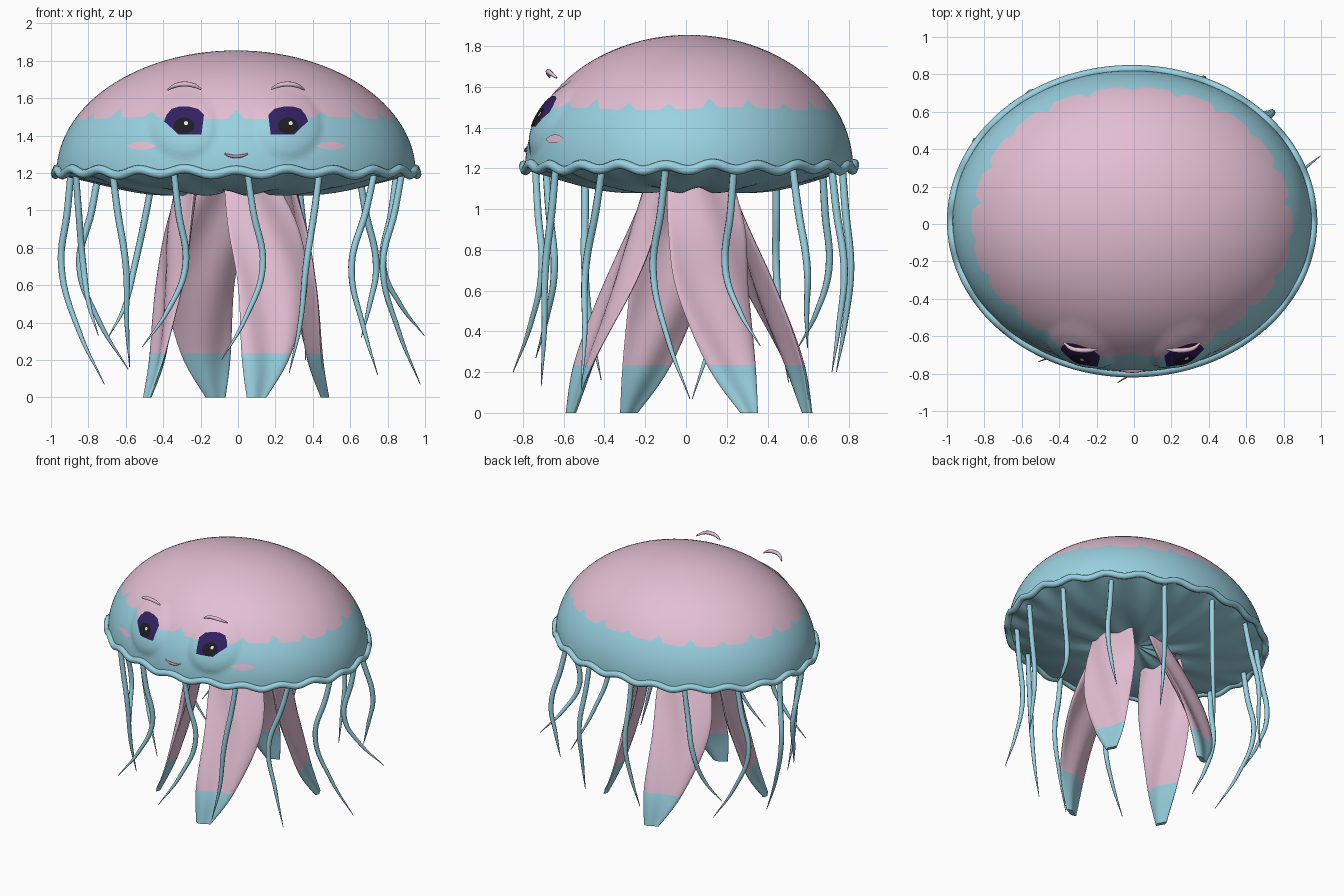
import bpy
import bmesh
from math import sin, cos, pi, sqrt, radians, hypot
from mathutils import Vector

cube = bpy.data.objects.get("Cube")
if cube:
    bpy.data.objects.remove(cube, do_unlink=True)

CENTRE = Vector((-0.01, 0.015, 0))
HALF_X, HALF_Y, HEIGHT, BASE = 0.96, 0.805, 0.655, 1.2
WAVES, COLUMNS = 22, 264


def material(name, *rgb):
    mat = bpy.data.materials.new(name)
    mat.use_nodes = True
    mat.diffuse_color = (*rgb, 1)
    shader = next(n for n in mat.node_tree.nodes if n.type == 'BSDF_PRINCIPLED')
    shader.inputs["Base Color"].default_value = (*rgb, 1)
    shader.inputs["Roughness"].default_value = 0.7
    return mat


PINK = material("soft pink", 0.76, 0.515, 0.645)
BLUE = material("pale blue", 0.32, 0.64, 0.75)
PURPLE = material("deep purple", 0.032, 0.015, 0.12)
BLACK = material("near black", 0.012, 0.012, 0.016)
WHITE = material("white", 0.9, 0.9, 0.9)
ROSE = material("rose", 0.6, 0.28, 0.4)


def finish(obj):
    obj.location = CENTRE
    bpy.ops.object.select_all(action='DESELECT')
    obj.select_set(True)
    bpy.context.view_layer.objects.active = obj
    if obj.type == 'CURVE':
        bpy.ops.object.convert(target='MESH')
    bpy.ops.object.shade_smooth_by_angle(angle=radians(50))
    return bpy.context.object


def loft(name, rings, mats, pick=lambda row: 0, caps=False):
    """Skin closed rings of points; pick gives the material of each band."""
    bm = bmesh.new()
    rows = [[bm.verts.new(p) for p in ring] for ring in rings]
    n = len(rows[0])
    for r in range(len(rows) - 1):
        for i in range(n):
            j = (i + 1) % n
            face = bm.faces.new((rows[r][i], rows[r][j], rows[r + 1][j], rows[r + 1][i]))
            face.material_index = pick(r)
    if caps:
        bm.faces.new(rows[0])
        bm.faces.new(rows[-1]).material_index = pick(len(rows))
    bmesh.ops.remove_doubles(bm, verts=bm.verts, dist=0.00001)
    bmesh.ops.recalc_face_normals(bm, faces=bm.faces)
    mesh = bpy.data.meshes.new(name)
    bm.to_mesh(mesh)
    bm.free()
    for mat in mats:
        mesh.materials.append(mat)
    obj = bpy.data.objects.new(name, mesh)
    bpy.context.collection.objects.link(obj)
    return finish(obj)


def tube(name, points, radii, mat, cyclic=False, steps=8):
    curve = bpy.data.curves.new(name, 'CURVE')
    curve.dimensions = '3D'
    curve.bevel_depth, curve.bevel_resolution = 1, 2
    curve.resolution_u, curve.use_fill_caps = steps, True
    spline = curve.splines.new('BEZIER')
    spline.bezier_points.add(len(points) - 1)
    spline.use_cyclic_u = cyclic
    for bp, co, radius in zip(spline.bezier_points, points, radii):
        bp.co, bp.radius = co, radius
        bp.handle_left_type = bp.handle_right_type = 'AUTO'
    curve.materials.append(mat)
    obj = bpy.data.objects.new(name, curve)
    bpy.context.collection.objects.link(obj)
    return finish(obj)


# Bell: ellipsoid dome with raised eyelids and a scalloped colour border
ANGLES = [2 * pi * i / COLUMNS - pi / 2 for i in range(COLUMNS)]


def bulge(x, z):
    d = hypot(abs(x) - 0.28, z - 1.455) / 0.175
    return 0.032 * (1 - d * d) ** 0.55 if d < 1 else 0


def front_y(x, z):
    k = 1 - (x / HALF_X) ** 2 - (max(z - BASE, 0) / HEIGHT) ** 2
    return -HALF_Y * sqrt(max(k, 0)) - bulge(x, z)


def dome_point(a, z):
    k = sqrt(max(0, 1 - (max(z - BASE, 0) / HEIGHT) ** 2))
    x, y = HALF_X * k * cos(a), HALF_Y * k * sin(a)
    return (x, y - bulge(x, z) if y < 0 else y, z)


def rim_z(a):
    return 1.205 + 0.014 * cos(WAVES * (a + pi / 2)) + 0.004 * sin(9 * a)


def border_z(a):
    spike = abs(cos(WAVES / 2 * (a + pi / 2))) ** 14
    return 1.492 + (0.038 + 0.012 * sin(7 * a)) * spike + 0.006 * sin(5 * a)


LOW, HIGH = 12, 20
dome = [[dome_point(a, rim_z(a) + (border_z(a) - rim_z(a)) * r / LOW) for a in ANGLES]
        for r in range(LOW)]
dome += [[dome_point(a, border_z(a) + (BASE + HEIGHT - border_z(a)) * sin(pi / 2 * r / HIGH))
          for a in ANGLES] for r in range(HIGH + 1)]
loft("bell", dome, [BLUE, PINK], lambda row: int(row >= LOW))

# Pleated underside, sagging below the rim and pinched in the middle
under = []
for r in range(17):
    k = 1 - r / 16
    sag = 0.108 * sin(0.8 * pi * (1 - k))
    pleat = 0.09 * k * (1 - k) ** 2
    under.append([(HALF_X * k * cos(a), HALF_Y * k * sin(a),
                   BASE + (rim_z(a) - BASE) * k ** 8 - sag + pleat * sin(10 * a))
                  for a in ANGLES])
loft("underside", under, [BLUE])

# Wavy rim roll
rim = [((HALF_X + 0.006) * cos(a), (HALF_Y + 0.006) * sin(a), rim_z(a)) for a in ANGLES[::2]]
tube("rim_roll", rim, [0.024] * len(rim), BLUE, True, 2)


# Broad ribbon arms: each key is height, x, y, width
def blend(keys, seg, t):
    p = [Vector(keys[min(max(seg + d, 0), len(keys) - 1)]) for d in (-1, 0, 1, 2)]
    return p[1] + 0.5 * t * (p[2] - p[0] + t * (2 * p[0] - 5 * p[1] + 4 * p[2] - p[3]
                                               + t * (3 * (p[1] - p[2]) + p[3] - p[0])))


def arm(name, keys, facing, spin):
    rings = []
    parts = [(s, t / 6) for s in range(4) for t in range(6)] + [(3, 1)]
    for s, t in parts:
        z, x, y, width = blend(keys, s, t)
        a = facing + 0.32
        ring = []
        for i in range(28):
            u, v = cos(2 * pi * i / 28), sin(2 * pi * i / 28)
            side = u * width / 2
            out = v * (0.012 + 0.04 * width) + 0.04 * width * sin(4 * u + 5 * z)
            px, py = x + side * cos(a) - out * sin(a), y + side * sin(a) + out * cos(a)
            ring.append((spin * px, spin * py, z))
        rings.append(ring)
    loft(name, rings, [PINK, BLUE], lambda row: int(row >= 18), True)


NARROW = [(1.17, 0.07, -0.15, 0.28), (0.9, 0.15, -0.24, 0.4), (0.6, 0.195, -0.355, 0.4),
          (0.235, 0.16, -0.51, 0.28), (0, 0.11, -0.58, 0.11)]
BROAD = [(1.17, 0.26, 0.05, 0.32), (0.9, 0.32, 0.09, 0.4), (0.6, 0.355, 0.115, 0.38),
         (0.235, 0.41, 0.205, 0.25), (0, 0.475, 0.295, 0.09)]
arm("front_arm", NARROW, 0, 1)
arm("back_arm", NARROW, 0, -1)
arm("left_arm", BROAD, pi / 2, 1)
arm("right_arm", BROAD, pi / 2, -1)

# Thin tentacles: sway at mid height, drift of the tip, height of the tip
SWAYS = [(.08, .03, -.14, -.11, .2), (-.07, -.05, -.16, -.07, .13), (-.12, -.08, .02, -.1, .12),
         (-.1, -.06, .1, .12, .07), (-.07, -.04, .15, .13, .33), (.09, .07, .01, .07, .32),
         (.05, .06, .04, 0, .2), (.03, .04, -.05, -.03, .2), (-.1, .03, -.24, -.12, .32),
         (-.1, 0, .16, .06, .15), (-.05, .05, .18, -.1, .07), (.04, .08, .12, -.05, .33),
         (.07, 0, .09, .08, .16), (.06, .04, -.17, -.05, .27)]
for i, (mx, my, ex, ey, tip) in enumerate(SWAYS):
    a = radians(-86) + 2 * pi * i / len(SWAYS)
    root = Vector((0.895 * cos(a), 0.755 * sin(a), 0))
    mid, end = Vector((mx, my, 0)), Vector((ex, ey, 0))
    shifts = [mid * 0, mid * 0.35, mid, mid * 0.55 + end * 0.4, end]
    drop = [1.19, 1.0, 0.7, 0.7 + (tip - 0.7) * 0.55, tip]
    path = [root + s + Vector((0, 0, z)) for s, z in zip(shifts, drop)]
    tube(f"tentacle_{i + 1}", path, [0.018, 0.019, 0.018, 0.013, 0.002], BLUE)


# Face: thin plates following the bell
def plate(name, outline, lift, mat):
    middle = sum((Vector(p) for p in outline), Vector((0, 0))) / len(outline)
    edge = []
    for i, p in enumerate(outline):
        edge += [Vector(p).lerp(Vector(outline[(i + 1) % len(outline)]), t / 4) for t in range(4)]
    rings = []
    for r in range(8):
        spots = [middle.lerp(p, r / 7) for p in edge]
        rings.append([(x, front_y(x, z) - lift, z) for x, z in spots])
    loft(name, rings, [mat])


def oval(x, z, rx, rz, power=1):
    turns = [2 * pi * (i + 0.5) / 20 for i in range(20)]
    return [(x + rx * cos(t), z + rz * sin(t) * abs(sin(t)) ** (power - 1)) for t in turns]


EYE = [(0.172, 1.51), (0.205, 1.543), (0.25, 1.554), (0.3, 1.556), (0.345, 1.543),
       (0.372, 1.51), (0.385, 1.476), (0.345, 1.44), (0.31, 1.406), (0.185, 1.406)]
BROW = [(0.365, -0.65, 1.645), (0.325, -0.68, 1.667), (0.275, -0.69, 1.675),
        (0.225, -0.69, 1.667), (0.187, -0.685, 1.648)]
for side, label in ((-1, "right"), (1, "left")):
    plate(label + "_iris", [(side * x, z) for x, z in EYE], 0.004, PURPLE)
    plate(label + "_pupil", oval(side * 0.278, 1.452, 0.055, 0.044), 0.007, BLACK)
    plate(label + "_eye_glint", oval(side * 0.28 + 0.012, 1.466, 0.011, 0.011), 0.009, WHITE)
    plate(label + "_cheek", oval(side * 0.508, 1.345, 0.08, 0.022, 2), 0.005, PINK)
    brow = [(side * x, y, z) for x, y, z in BROW]
    tube(label + "_eyebrow", brow, [0.005, 0.012, 0.014, 0.012, 0.005], PINK)

smile = [(x, front_y(x, z) - 0.004, z) for x, z in
         ((-0.062, 1.303), (-0.03, 1.291), (0, 1.288), (0.03, 1.291), (0.062, 1.303))]
tube("mouth", smile, [0.004, 0.008, 0.009, 0.008, 0.004], ROSE)
